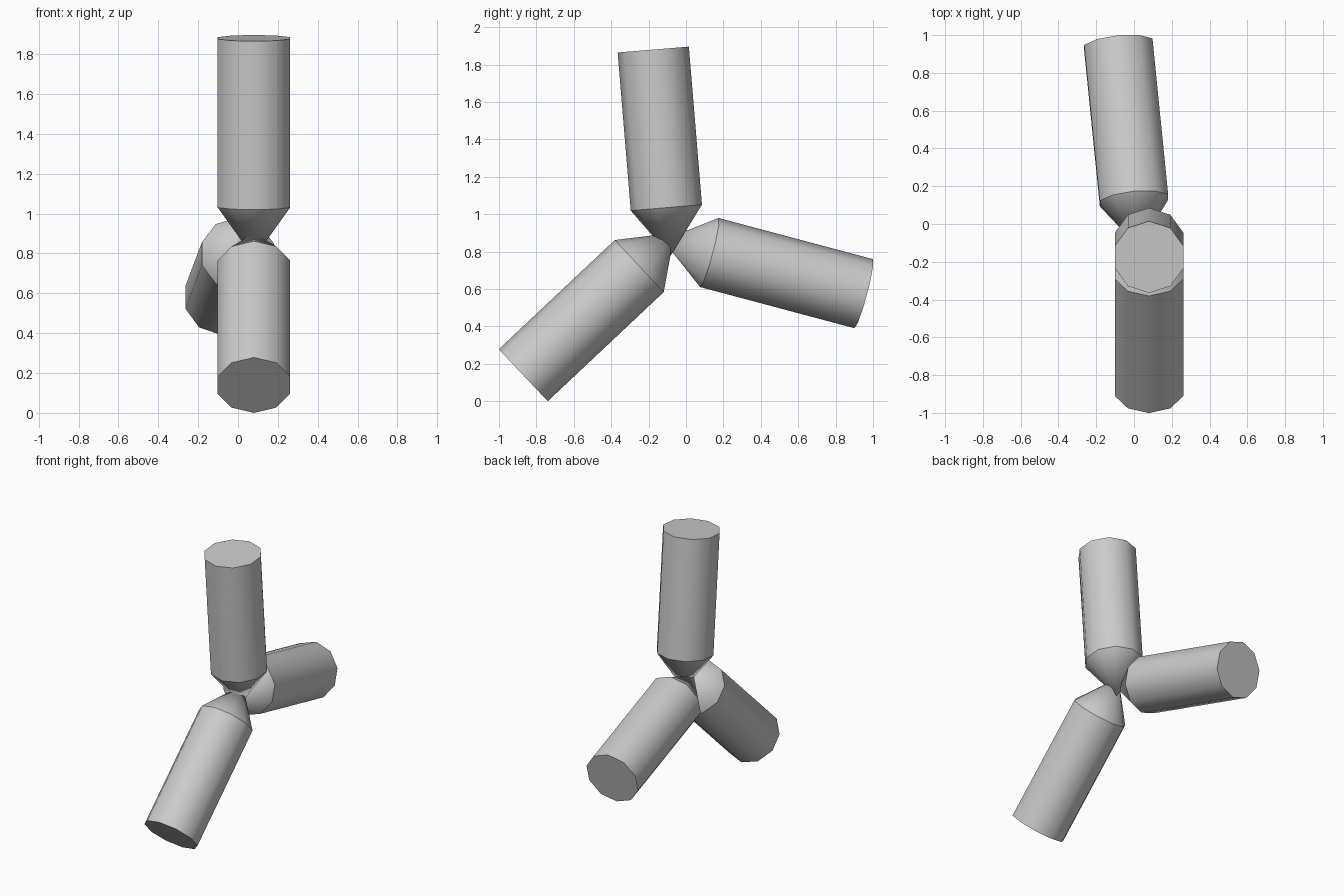
import bpy
import bmesh
from mathutils import Matrix, Vector

cube = bpy.data.objects.get("Cube")
if cube:
    bpy.data.objects.remove(cube, do_unlink=True)

RADIUS = 0.191
SIDES = 10
TIP = 0.26  # length of the pointed end

grey = bpy.data.materials.new("plain grey")
grey.use_nodes = True
colour = (0.6, 0.6, 0.6, 1)
grey.diffuse_color = colour
grey.node_tree.nodes["Principled BSDF"].inputs["Base Color"].default_value = colour


def add_arm(name, shoulder, end):
    """Cylinder from shoulder to end, with a cone pointing back to the hub."""
    shoulder, end = Vector(shoulder), Vector(end)
    axis = (end - shoulder).normalized()
    length = (end - shoulder).length
    side = (Vector((1, 0, 0)) - axis * axis.x).normalized()
    up = axis.cross(side)
    frame = Matrix((side, up, axis)).transposed().to_4x4()
    frame.translation = shoulder

    bm = bmesh.new()
    bmesh.ops.create_cone(bm, cap_ends=True, segments=SIDES, radius1=RADIUS,
                          radius2=RADIUS, depth=length,
                          matrix=Matrix.Translation((0, 0, length / 2)))
    # Pull the inner cap out into the pointed tip
    bm.normal_update()
    inner = min(bm.faces, key=lambda f: f.calc_center_median().z)
    tip = bmesh.ops.poke(bm, faces=[inner])["verts"][0]
    tip.co.z = -TIP

    # Smooth sides, crisp rings at the shoulder and the flat end
    for face in bm.faces:
        face.smooth = True
    for edge in bm.edges:
        a, b = edge.verts
        if tip not in edge.verts and abs(a.co.z - b.co.z) < 0.001:
            edge.smooth = False
    bm.transform(frame)
    bmesh.ops.recalc_face_normals(bm, faces=bm.faces)
    mesh = bpy.data.meshes.new(name)
    bm.to_mesh(mesh)
    bm.free()
    mesh.materials.append(grey)
    obj = bpy.data.objects.new(name, mesh)
    bpy.context.collection.objects.link(obj)


# Three arms meeting at the hub
add_arm("upper_arm", (0.08, -0.105, 1.035), (0.08, -0.175, 1.88))
add_arm("front_arm", (0.08, -0.25, 0.7225), (0.08, -0.87, 0.139))
add_arm("back_arm", (0.0, 0.125, 0.795), (-0.083, 0.95, 0.575))
